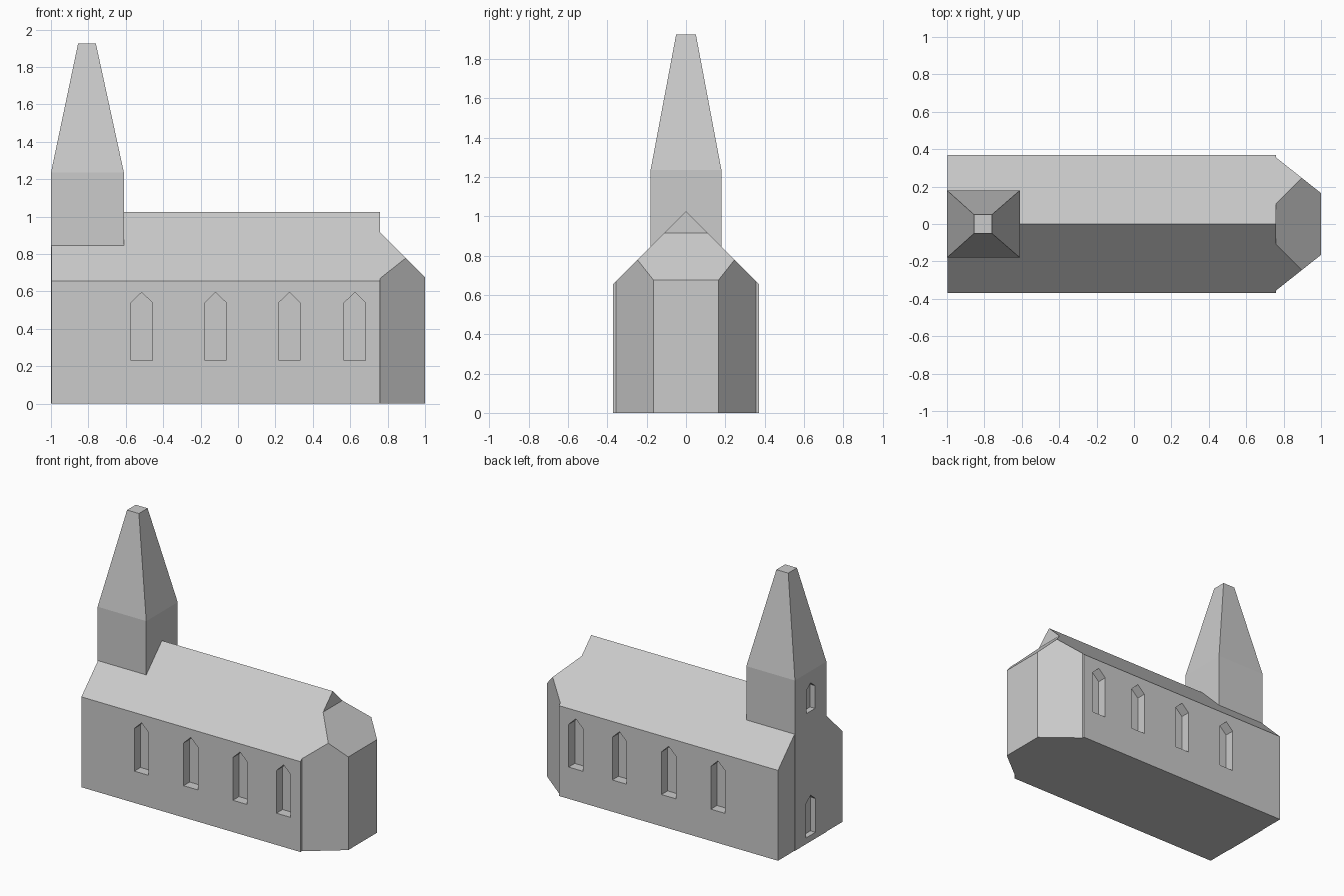
import bpy, bmesh
from mathutils import Vector

if "Cube" in bpy.data.objects:
    bpy.data.objects.remove(bpy.data.objects["Cube"])

stone = bpy.data.materials.new("grey stone")
stone.diffuse_color = (0.6, 0.6, 0.6, 1)
stone.use_nodes = True
stone.node_tree.nodes["Principled BSDF"].inputs["Base Color"].default_value = stone.diffuse_color


def finish(name, bm):
    bmesh.ops.recalc_face_normals(bm, faces=bm.faces)
    mesh = bpy.data.meshes.new(name)
    bm.to_mesh(mesh)
    bm.free()
    mesh.materials.append(stone)
    ob = bpy.data.objects.new(name, mesh)
    bpy.context.collection.objects.link(ob)
    return ob


def prism(name, profile, offset):
    """Extrude a flat 3D outline along an offset."""
    bm = bmesh.new()
    face = bm.faces.new([bm.verts.new(p) for p in profile])
    new = bmesh.ops.extrude_face_region(bm, geom=[face], use_keep_orig=True)["geom"]
    bmesh.ops.translate(bm, vec=Vector(offset),
                        verts=[g for g in new if isinstance(g, bmesh.types.BMVert)])
    return finish(name, bm)


def loft(name, rings):
    """Stack rectangles given as (x0, x1, half depth, z)."""
    bm = bmesh.new()
    loops = [[bm.verts.new(p) for p in ((a, -h, z), (b, -h, z), (b, h, z), (a, h, z))]
             for a, b, h, z in rings]
    for lo, hi in zip(loops, loops[1:]):
        for i in range(4):
            j = (i + 1) % 4
            bm.faces.new((lo[i], lo[j], hi[j], hi[i]))
    bm.faces.new(loops[0])
    bm.faces.new(loops[-1])
    return finish(name, bm)


def arch(w, z0, z1, z2):
    """Pointed opening outline in (across, up)."""
    return [(-w, z0), (w, z0), (w, z1), (0, z2), (-w, z1)]


def cut(ob, cutter):
    mod = ob.modifiers.new("opening", 'BOOLEAN')
    mod.operation, mod.solver, mod.object = 'DIFFERENCE', 'EXACT', cutter
    bpy.context.view_layer.objects.active = ob
    bpy.ops.object.modifier_apply(modifier=mod.name)


# Nave with a steep gable roof
W, EAVE, RIDGE, END = 0.37, 0.655, 1.025, 0.76
nave = prism("nave", [(-0.997, y, z) for y, z in
                      ((-W, 0), (W, 0), (W, EAVE), (0, RIDGE), (-W, EAVE))],
             (END + 0.997, 0, 0))

# Tower and truncated spire
tower = loft("tower", [(-1, -0.61, 0.18, 0), (-1, -0.61, 0.18, 1.235),
                       (-0.855, -0.76, 0.05, 1.925)])

# Apse with angled walls, nave slopes carried on, and a hipped end
apse = prism("apse", [(END, -0.355, 0), (1, -0.165, 0), (1, 0.165, 0), (END, 0.355, 0)],
             (0, 0, 1.2))
bm = bmesh.new()
bm.from_mesh(apse.data)
for point, normal in (((0, 0, RIDGE), (0, 1, 1)), ((0, 0, RIDGE), (0, -1, 1)),
                      ((1, 0, 0.675), (1, 0, 1))):
    bmesh.ops.bisect_plane(bm, geom=bm.verts[:] + bm.edges[:] + bm.faces[:],
                           plane_co=point, plane_no=normal, clear_outer=True)
    bmesh.ops.holes_fill(bm, edges=[e for e in bm.edges if e.is_boundary])
bmesh.ops.recalc_face_normals(bm, faces=bm.faces)
bm.to_mesh(apse.data)
bm.free()

# Recessed pointed windows along both long walls
cutters = []
for side in (-1, 1):
    for x in (-0.515, -0.12, 0.275, 0.625):
        c = prism("window_cutter", [(x + a, side * 0.5, z) for a, z in
                                    arch(0.057, 0.23, 0.54, 0.595)],
                  (0, -side * (0.5 - W + 0.07), 0))
        cut(nave, c)
        cutters.append(c)

# Door and belfry window in the end face of the tower
for outline in (arch(0.055, 0.045, 0.29, 0.335), arch(0.05, 0.945, 1.11, 1.15)):
    c = prism("door_cutter", [(-1.1, a, z) for a, z in outline], (0.14, 0, 0))
    cut(tower, c)
    cut(nave, c)
    cutters.append(c)

for c in cutters:
    bpy.data.objects.remove(c, do_unlink=True)
